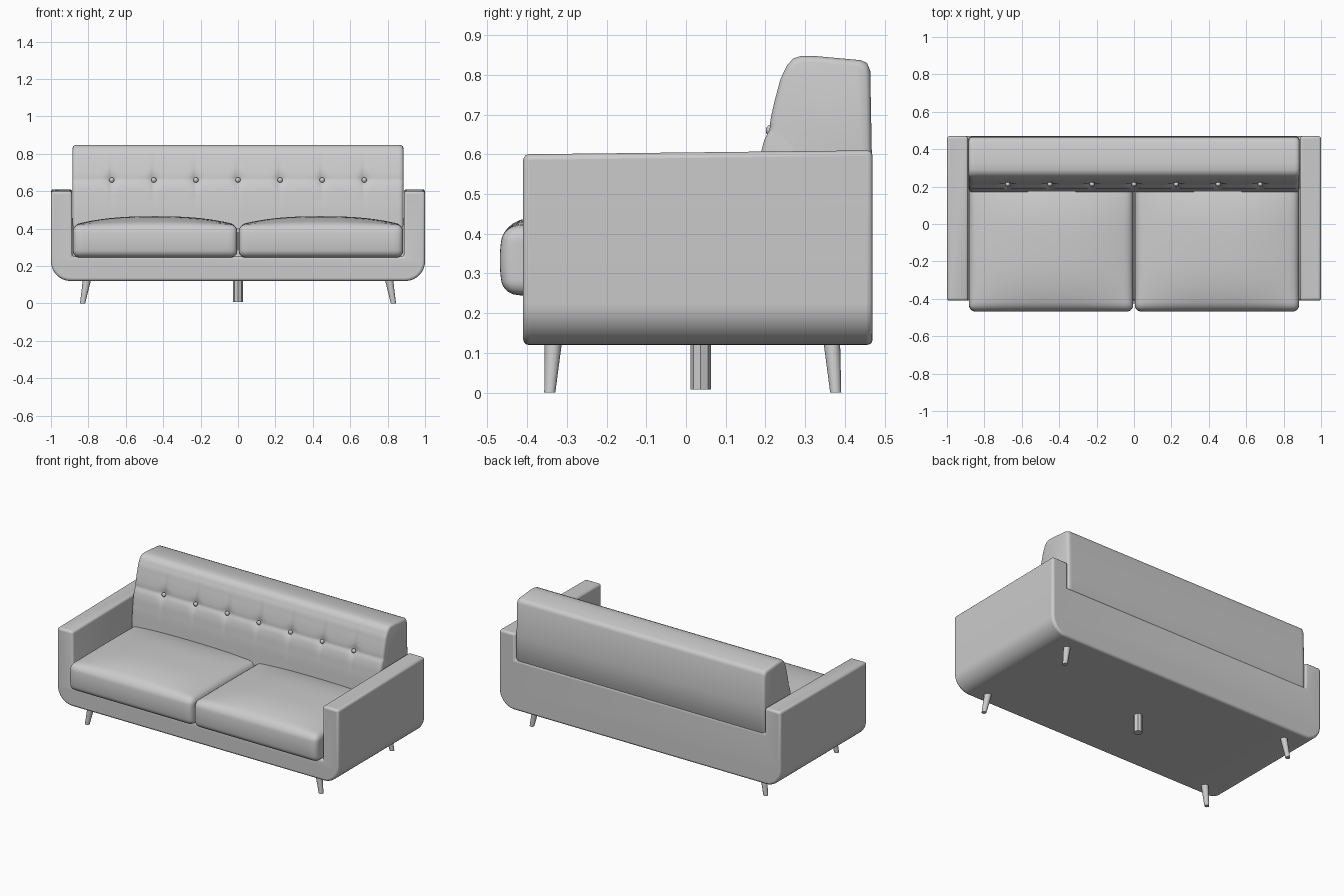
import bpy, bmesh, math
from mathutils import Vector

if "Cube" in bpy.data.objects:
    bpy.data.objects.remove(bpy.data.objects["Cube"])

fabric = bpy.data.materials.new("plain grey")
fabric.diffuse_color = (0.6, 0.6, 0.6, 1)
fabric.use_nodes = True
fabric.node_tree.nodes["Principled BSDF"].inputs["Base Color"].default_value = fabric.diffuse_color


def make(name, bm, angle=40):
    bmesh.ops.recalc_face_normals(bm, faces=bm.faces)
    me = bpy.data.meshes.new(name)
    bm.to_mesh(me)
    bm.free()
    ob = bpy.data.objects.new(name, me)
    bpy.context.collection.objects.link(ob)
    me.materials.append(fabric)
    smooth(ob, angle)
    return ob


def smooth(ob, angle):
    bpy.ops.object.select_all(action='DESELECT')
    ob.select_set(True)
    bpy.context.view_layer.objects.active = ob
    bpy.ops.object.shade_smooth_by_angle(angle=math.radians(angle))


def loft(rings):
    """Closed solid through equal-length rings of points."""
    bm = bmesh.new()
    vs = [[bm.verts.new(p) for p in r] for r in rings]
    n = len(vs[0])
    for a, b in zip(vs, vs[1:]):
        for i in range(n):
            bm.faces.new((a[i], a[(i + 1) % n], b[(i + 1) % n], b[i]))
    bm.faces.new(vs[0])
    bm.faces.new(vs[-1])
    return bm


# Frame: arms, base and lower back, with rounded bottom corners
R = 0.105


def outline(y, top):
    pts = [(1.0, top)]
    for i in range(11):
        a = math.radians(9 * i)
        pts.append((1 - R + R * math.cos(a), 0.12 + R - R * math.sin(a)))
    pts += [(-x, z) for x, z in reversed(pts)]
    return [(x, y, z) for x, z in pts]


frame = make("frame", loft([outline(-0.41, 0.60), outline(0.47, 0.61)]))

# Cutter that opens the seat space and the back above the lower panel
step = [(-0.6, 0.25), (0.3, 0.25), (0.3, 0.445), (0.6, 0.445), (0.6, 0.9), (-0.6, 0.9)]
cutter = make("seat_cutter", loft([[(x, y, z) for y, z in step] for x in (-0.887, 0.887)]))
cutter.hide_render = True
cut = frame.modifiers.new("cut", 'BOOLEAN')
cut.operation = 'DIFFERENCE'
cut.object = cutter
bev = frame.modifiers.new("soft edges", 'BEVEL')
bev.width = 0.014
bev.segments = 3
bev.limit_method = 'ANGLE'
bev.angle_limit = math.radians(40)
bpy.context.view_layer.objects.active = frame
for m in ("cut", "soft edges"):
    bpy.ops.object.modifier_apply(modifier=m)
bpy.data.objects.remove(cutter)
smooth(frame, 40)

# Tufted backrest: side profile swept along x, front pulled in at the buttons
BUTTONS = [-0.675 + 0.225 * i for i in range(7)]
ZB = 0.66
FRONT = [(0.17, 0.40), (0.178, 0.52), (0.188, 0.60), (0.200, 0.65), (0.211, 0.68),
         (0.222, 0.73), (0.238, 0.79), (0.255, 0.825)]
REAR = [(0.27, 0.841), (0.29, 0.848), (0.33, 0.847), (0.44, 0.837), (0.456, 0.83),
        (0.464, 0.81), (0.468, 0.60), (0.468, 0.446), (0.45, 0.42), (0.31, 0.40)]
front = []
for (y0, z0), (y1, z1) in zip(FRONT, FRONT[1:]):
    front += [(y0 + (y1 - y0) * k / 4, z0 + (z1 - z0) * k / 4) for k in range(4)]
front.append(FRONT[-1])


def tuft(x, z):
    d = min(abs(x - b) for b in BUTTONS)
    dz = z - ZB
    crease = 0.007 * math.exp(-(d / 0.012) ** 2 - (dz / 0.09) ** 2)
    dimple = 0.010 * math.exp(-(d / 0.03) ** 2 - (dz / 0.03) ** 2)
    line = 0.006 * math.exp(-(dz / 0.015) ** 2)
    return crease + dimple + line


def back_ring(x, inset):
    c = Vector((0.34, 0.63))
    pts = [(y + tuft(x, z), z) for y, z in front] + REAR
    out = []
    for y, z in pts:
        v = Vector((y, z)) - c
        sy = 1 - inset / 0.15
        sz = 1 - inset / 0.22
        out.append((x, c.x + v.x * sy, c.y + v.y * sz))
    return out


ends = [(0.884, 0.016), (0.881, 0.008), (0.875, 0.003), (0.866, 0.0)]
cols = [(-x, i) for x, i in ends]
cols += [(-0.855 + 1.71 * k / 152, 0) for k in range(153)]
cols += ends[::-1]
make("backrest", loft([back_ring(x, i) for x, i in cols]), 50)

# Buttons
for b in BUTTONS:
    bm = bmesh.new()
    bmesh.ops.create_uvsphere(bm, u_segments=12, v_segments=8, radius=0.014)
    for v in bm.verts:
        v.co = Vector((b + v.co.x, 0.212 + v.co.y * 0.8, ZB + v.co.z))
    make("button", bm, 60)


# Seat cushions: rounded boxes with a crowned top and a bulging front
def cushion(side):
    bm = bmesh.new()
    bmesh.ops.create_cube(bm, size=2)
    bmesh.ops.subdivide_edges(bm, edges=bm.edges[:], cuts=25, use_grid_fill=True)
    half = Vector((0.4395, 0.34, 0.0875))
    mid = Vector((side * 0.4435, -0.118, 0.3325))
    r = 0.036
    for v in bm.verts:
        u = [math.sin(c * math.pi / 2) for c in v.co]
        p = Vector([h * c for h, c in zip(half, u)])
        q = Vector([max(-h + r, min(h - r, c)) for h, c in zip(half, p)])
        if (p - q).length > 0:
            p = q + (p - q).normalized() * r
        a, b, c = [p[i] / half[i] for i in range(3)]
        if c > 0:
            p.z += 0.046 * c * (1 - abs(a) ** 2.5) * (1 - abs(b) ** 3)
        if b < 0:
            p.y += 0.011 * b * (1 - c * c)
        v.co = mid + p
    make("seat_cushion", bm, 60)


for s in (-1, 1):
    cushion(s)


# Legs: splayed tapered pegs at the corners, straight post in the middle
def leg(name, top, bottom, r_top, r_bottom, z0, sides):
    rings = []
    for (x, y), r, z in ((bottom, r_bottom, z0), (top, r_top, 0.13)):
        rings.append([(x + r * math.cos(2 * math.pi * i / sides),
                       y + r * math.sin(2 * math.pi * i / sides), z) for i in range(sides)])
    make(name, loft(rings), 35)


for s in (-1, 1):
    leg("front_leg", (s * 0.807, -0.334), (s * 0.831, -0.343), 0.022, 0.014, 0, 12)
    leg("back_leg", (s * 0.807, 0.367), (s * 0.831, 0.377), 0.021, 0.014, 0, 12)
leg("middle_leg", (0, 0.037), (0, 0.037), 0.026, 0.026, 0.008, 8)
